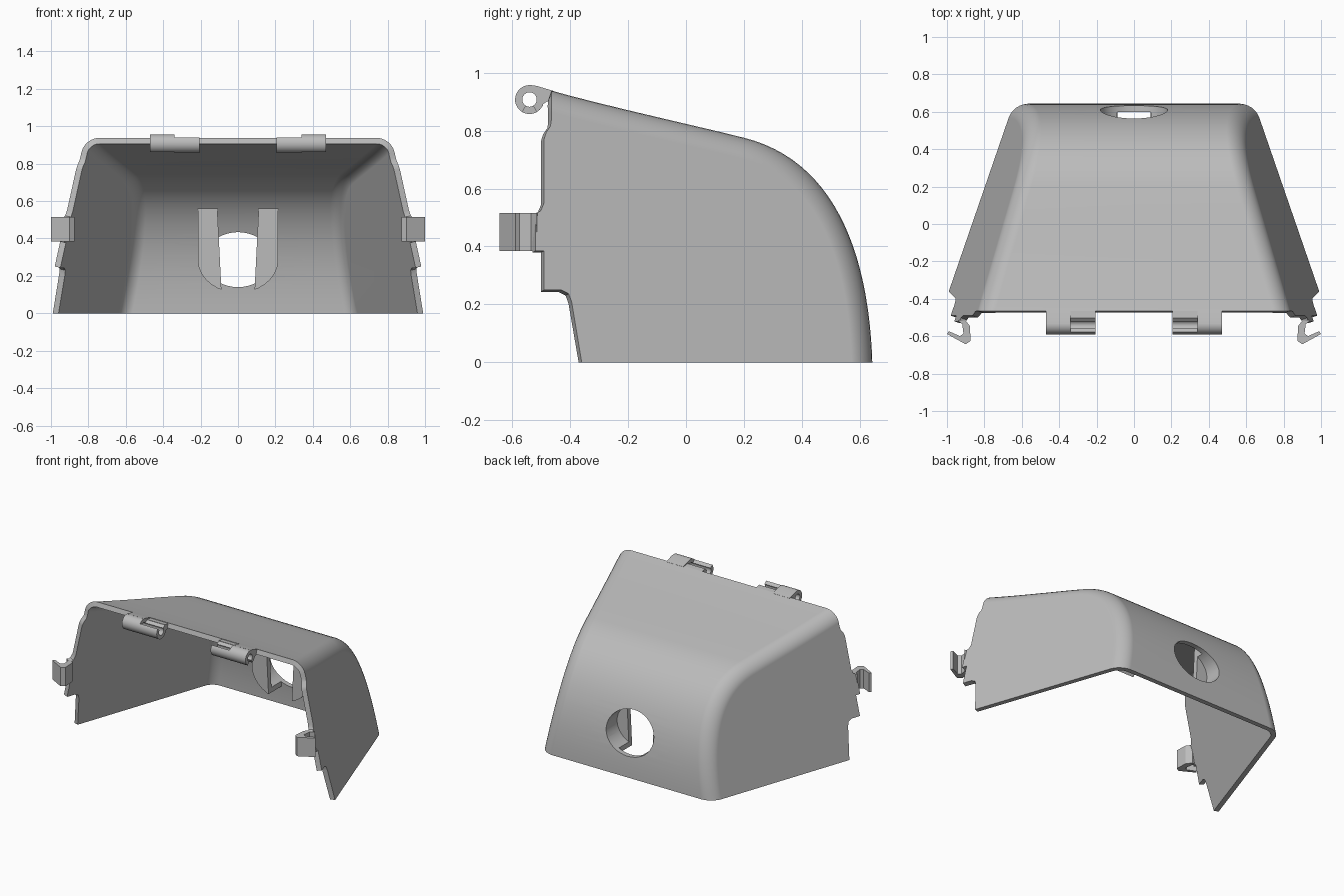
import bpy, bmesh
from math import cos, sin, radians, tau
from mathutils import Vector
from mathutils.geometry import interpolate_bezier

cube = bpy.data.objects.get("Cube")
if cube:
    bpy.data.objects.remove(cube)

grey = bpy.data.materials.new("mid_grey")
grey.use_nodes = True
GREY = (0.5, 0.5, 0.5, 1)
grey.diffuse_color = GREY
grey.node_tree.nodes["Principled BSDF"].inputs["Base Color"].default_value = GREY

WALL = 0.033


def make_object(name, bm):
    mesh = bpy.data.meshes.new(name)
    bm.to_mesh(mesh)
    bm.free()
    mesh.materials.append(grey)
    obj = bpy.data.objects.new(name, mesh)
    bpy.context.collection.objects.link(obj)
    return obj


def prism(name, points, axis, start, end):
    """Extrude a flat outline along one axis."""
    place = {"x": lambda u, v, t: (t, u, v),
             "y": lambda u, v, t: (u, t, v),
             "z": lambda u, v, t: (u, v, t)}[axis]
    bm = bmesh.new()
    a, b = ([bm.verts.new(place(u, v, t)) for u, v in points] for t in (start, end))
    bm.faces.new(a)
    bm.faces.new(b)
    for i in range(len(a)):
        j = (i + 1) % len(a)
        bm.faces.new((a[i], a[j], b[j], b[i]))
    bmesh.ops.recalc_face_normals(bm, faces=bm.faces)
    return make_object(name, bm)


def activate(obj):
    bpy.ops.object.select_all(action="DESELECT")
    obj.select_set(True)
    bpy.context.view_layer.objects.active = obj


def apply(obj, kind, **settings):
    activate(obj)
    mod = obj.modifiers.new(kind.lower(), kind)
    for key, value in settings.items():
        setattr(mod, key, value)
    bpy.ops.object.modifier_apply(modifier=mod.name)


def boolean(obj, cutter, operation="DIFFERENCE"):
    apply(obj, "BOOLEAN", object=cutter, operation=operation, solver="EXACT")


def smooth(obj, angle=32):
    activate(obj)
    bpy.ops.object.shade_smooth_by_angle(angle=radians(angle))


def bezier(a, b, c, d, count):
    pts = interpolate_bezier(*(Vector((*p, 0)) for p in (a, b, c, d)), count)
    return [(p.x, p.y) for p in pts]


# Side profile of the roof running down into the back wall (y, z)
profile = bezier((-0.465, 0.938), (-0.3, 0.89), (0.05, 0.813), (0.2, 0.775), 8)
profile += bezier((0.2, 0.775), (0.5, 0.70), (0.63, 0.40), (0.643, 0), 25)[1:]

# Stepped front edge of each side wall, bottom to top (y, z)
front_edge = [(-0.36, 0), (-0.395, 0.21), (-0.405, 0.237), (-0.43, 0.25),
              (-0.49, 0.25), (-0.49, 0.385), (-0.52, 0.385), (-0.52, 0.515),
              (-0.502, 0.522), (-0.49, 0.55), (-0.49, 0.77), (-0.482, 0.795),
              (-0.468, 0.815), (-0.465, 0.835)]


def side_x(y, z):
    return 0.866 - 0.345 * y - 0.22 * z


# Cover: roof strip and two slanted sides, rounded and thickened
bm = bmesh.new()
edges = {}
for s in (-1, 1):
    edges[s] = [bm.verts.new((s * side_x(y, z), y, z)) for y, z in profile]
    rim = [bm.verts.new((s * side_x(y, z), y, z)) for y, z in front_edge]
    bm.faces.new(edges[s] + rim if s < 0 else (edges[s] + rim)[::-1])
for i in range(len(profile) - 1):
    bm.faces.new((edges[-1][i], edges[1][i], edges[1][i + 1], edges[-1][i + 1]))
bmesh.ops.recalc_face_normals(bm, faces=bm.faces)
bm.faces.ensure_lookup_table()
if bm.faces[2].normal.z < 0:
    bmesh.ops.reverse_faces(bm, faces=bm.faces)
corners = [bm.edges.get((e[i], e[i + 1])) for e in edges.values()
           for i in range(len(e) - 1)]
bmesh.ops.bevel(bm, geom=corners, offset=0.075, offset_type="OFFSET", segments=6,
                profile=0.5, affect="EDGES", clamp_overlap=False)
cover = make_object("cover", bm)
apply(cover, "SOLIDIFY", thickness=WALL, offset=-1, use_even_offset=True)
for v in cover.data.vertices:
    if v.co.z < 0.012:
        v.co.z = 0

# Socket block behind the back wall, with rounded bottom and open slot
arc = [radians(a) for a in range(180, 361, 12)]
outline = [(0.215 * cos(a), 0.285 + 0.175 * sin(a)) for a in arc]
outline += [(0.215, 0.6), (-0.215, 0.6)]
socket = prism("socket", outline, "y", 0.458, 0.75)
inset = [(y - 0.015, z - 0.015) for y, z in profile] + [(-0.46, -0.015)]
body_limit = prism("body_limit", inset, "x", -0.5, 0.5)
slot = prism("slot_cutter", [(-0.085, 0.05), (0.085, 0.05), (0.115, 0.65),
                             (-0.115, 0.65)], "y", 0.3, 0.8)
oval = [(0.18 * cos(tau * i / 40), 0.287 + 0.147 * sin(tau * i / 40)) for i in range(40)]
hole = prism("hole_cutter", oval, "y", 0.492, 0.9)
boolean(socket, body_limit, "INTERSECT")
boolean(socket, hole)
boolean(socket, slot)
boolean(cover, hole)
for cutter in (body_limit, slot, hole):
    bpy.data.objects.remove(cutter)
smooth(socket)
smooth(cover)
weighted = cover.modifiers.new("flat_walls", "WEIGHTED_NORMAL")
weighted.keep_sharp = True


# Hinges: paired open barrels, one gap facing down and one facing up
def barrel(start, end):
    angles = [radians(start + (end - start) * i / 20) for i in range(21)]
    ring = [(r, a) for r, row in ((0.05, angles), (0.025, angles[::-1])) for a in row]
    return [(-0.54 + r * cos(a), 0.907 + r * sin(a)) for r, a in ring]


arm_low = [(-0.503, 0.94), (-0.455, 0.934), (-0.455, 0.905), (-0.48, 0.9), (-0.503, 0.885)]
arm_high = [(-0.535, 0.957), (-0.515, 0.954), (-0.455, 0.936), (-0.455, 0.905),
            (-0.48, 0.9), (-0.503, 0.885), (-0.508, 0.92), (-0.525, 0.94)]

# Clip outline in plan (x, y)
clip = [(0.945, -0.515), (0.918, -0.535), (0.912, -0.585), (0.93, -0.6),
        (0.99, -0.573), (1.0, -0.588), (0.9, -0.643), (0.873, -0.625),
        (0.878, -0.545), (0.905, -0.51)]

for s, side in ((1, "left"), (-1, "right")):
    for part, shape, a, b in (("hinge_outer_barrel", barrel(-60, 240), 0.34, 0.47),
                              ("hinge_outer_arm", arm_high, 0.34, 0.47),
                              ("hinge_inner_barrel", barrel(140, 400), 0.205, 0.34),
                              ("hinge_inner_arm", arm_low, 0.205, 0.34)):
        smooth(prism(f"{side}_{part}", shape, "x", s * a, s * b))
    prism(f"{side}_clip", [(s * x, y) for x, y in clip], "z", 0.385, 0.515)
